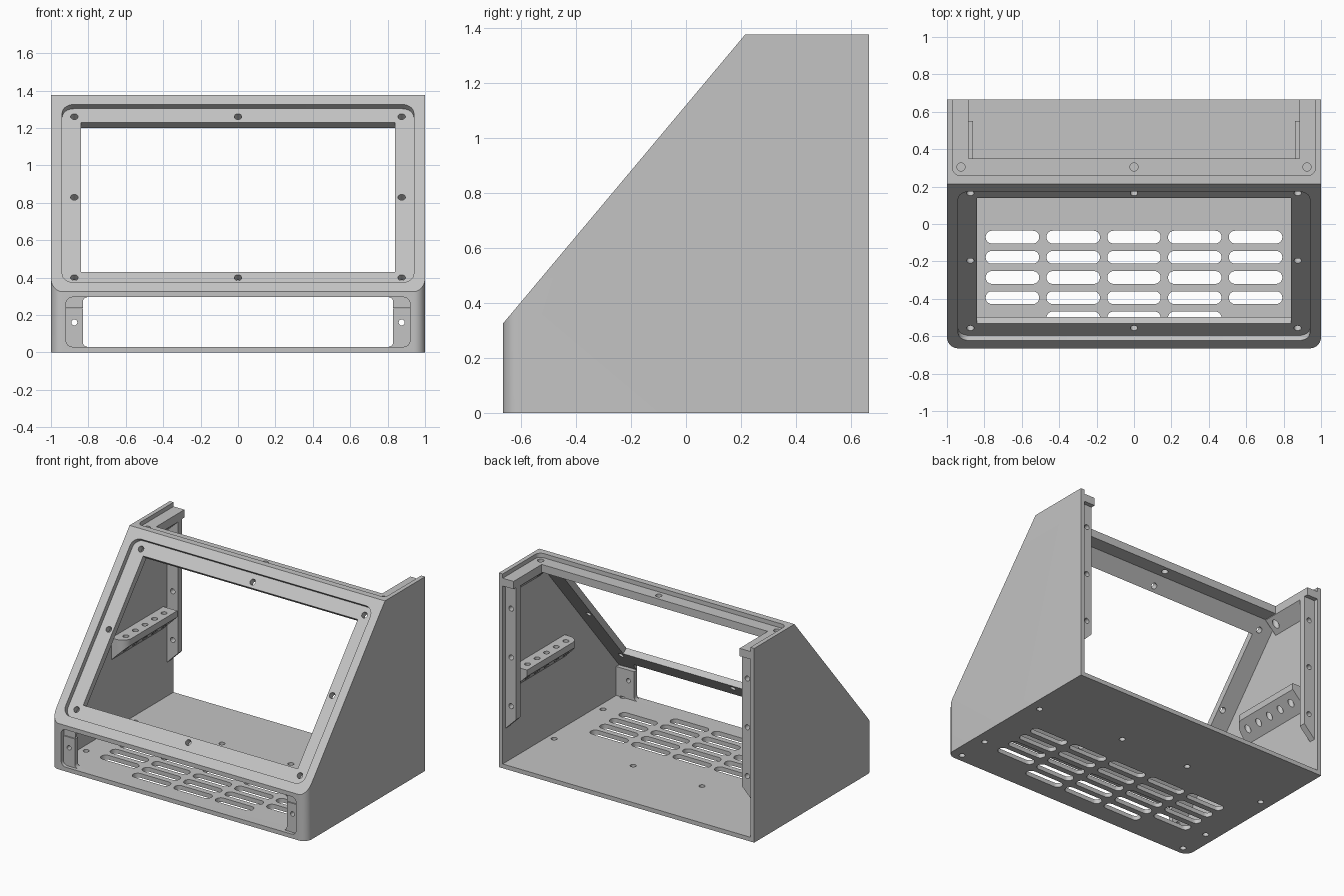
import bpy, bmesh
from math import sin, cos, pi
from mathutils import Matrix, Vector

cube = bpy.data.objects.get("Cube")
if cube:
    bpy.data.objects.remove(cube, do_unlink=True)

grey = bpy.data.materials.new("plain grey")
grey.use_nodes = True
COLOUR = (0.55, 0.55, 0.55, 1)
grey.diffuse_color = COLOUR
grey.node_tree.nodes["Principled BSDF"].inputs["Base Color"].default_value = COLOUR


def frame(u, v, origin=(0, 0, 0)):
    """Local axes u, v and their normal, placed at origin."""
    u, v = Vector(u).normalized(), Vector(v).normalized()
    m = Matrix((u, v, u.cross(v))).transposed().to_4x4()
    return Matrix.Translation(origin) @ m


PLAN = frame((1, 0, 0), (0, 1, 0))       # extrudes along +z
FRONT = frame((1, 0, 0), (0, 0, 1))      # extrudes along -y
SIDE = frame((0, 1, 0), (0, 0, 1))       # extrudes along +x
SLOPE_LOW, SLOPE_HIGH = Vector((0, -0.665, 0.325)), Vector((0, 0.215, 1.375))
SLOPE = frame((1, 0, 0), SLOPE_HIGH - SLOPE_LOW, SLOPE_LOW)  # extrudes outward
WALL, HEIGHT, BACK = 0.03, 1.375, 0.665


def rounded(x0, x1, y0, y1, r=0.0, steps=8):
    """Outline of a rectangle with rounded corners."""
    if not r:
        return [(x0, y0), (x1, y0), (x1, y1), (x0, y1)]
    corners = [(x1 - r, y1 - r), (x0 + r, y1 - r), (x0 + r, y0 + r), (x1 - r, y0 + r)]
    pts = []
    for q, (cx, cy) in enumerate(corners):
        for i in range(steps + 1):
            a = (q + i / steps) * pi / 2
            pts.append((cx + r * cos(a), cy + r * sin(a)))
    return pts


def circle(x, y, r=0.02, n=20):
    return [(x + r * cos(2 * pi * i / n), y + r * sin(2 * pi * i / n)) for i in range(n)]


def prism(name, outlines, axes, near, far):
    """Extrude one or more flat outlines between two depths."""
    bm = bmesh.new()
    for pts in outlines:
        low = [bm.verts.new(axes @ Vector((x, y, near))) for x, y in pts]
        high = [bm.verts.new(axes @ Vector((x, y, far))) for x, y in pts]
        bm.faces.new(low)
        bm.faces.new(high)
        for i in range(len(pts)):
            j = (i + 1) % len(pts)
            bm.faces.new((low[i], low[j], high[j], high[i]))
    bmesh.ops.recalc_face_normals(bm, faces=bm.faces)
    mesh = bpy.data.meshes.new(name)
    bm.to_mesh(mesh)
    bm.free()
    mesh.materials.append(grey)
    obj = bpy.data.objects.new(name, mesh)
    bpy.context.collection.objects.link(obj)
    return obj


def combine(obj, tool, operation="DIFFERENCE"):
    """Apply a boolean and remove the tool object."""
    mod = obj.modifiers.new("boolean", "BOOLEAN")
    mod.operation, mod.solver, mod.object = operation, "EXACT", tool
    bpy.context.view_layer.objects.active = obj
    bpy.ops.object.modifier_apply(modifier=mod.name)
    bpy.data.objects.remove(tool, do_unlink=True)


def cut(obj, outlines, axes, near, far):
    combine(obj, prism("cutter", outlines, axes, near, far))


def smooth(obj):
    bpy.ops.object.select_all(action="DESELECT")
    obj.select_set(True)
    bpy.context.view_layer.objects.active = obj
    bpy.ops.object.shade_smooth_by_angle(angle=0.5)


# Outer body: side profile with rounded front uprights
shell = prism("enclosure_shell", [[(-BACK, 0), (BACK, 0), (BACK, HEIGHT),
              (0.215, HEIGHT), (-BACK, 0.325)]], SIDE, -1, 1)
plan = rounded(-1, 1, -BACK, 2, 0.06)
combine(shell, prism("plan", [plan], PLAN, -1, 2), "INTERSECT")

# Hollow inside, open at the back
cut(shell, [[(-0.635, WALL), (1, WALL), (1, 1.29), (0.249, 1.29), (-0.635, 0.237)]],
    SIDE, -0.97, 0.97)

# Top: recessed ledge for a cover and the opening inside it
cut(shell, [rounded(-0.97, 0.97, 0.26, 1, 0.04)], PLAN, 1.345, 1.5)
cut(shell, [rounded(-0.885, 0.885, 0.35, 1)], PLAN, 1.2, 1.5)

# Sloped panel: recess, window and screw holes
cut(shell, [rounded(-0.94, 0.94, 0.065, 1.305, 0.06)], SLOPE, -0.035, 0.1)
cut(shell, [rounded(-0.84, 0.84, 0.166, 1.21)], SLOPE, -0.12, 0.1)
panel_holes = [circle(x, v) for x in (-0.875, 0, 0.875) for v in (0.127, 0.688, 1.25)
               if x or v != 0.688]
cut(shell, panel_holes, SLOPE, -0.12, 0.1)

# Front: shallow pocket and long window
opening = rounded(-0.83, 0.83, WALL, 0.295, 0.025)
cut(shell, [rounded(-0.92, 0.92, WALL, 0.295, 0.035)], FRONT, 0.635, 0.8)
cut(shell, [opening], FRONT, 0.54, 0.8)

# Floor: vent slots and screw holes
slots = []
for row in range(5):
    y = -0.07 - 0.108 * row
    for col in range(-2, 3):
        if row < 4 or abs(col) < 2:
            x = 0.325 * col
            slots.append(rounded(x - 0.143, x + 0.143, y - 0.034, y + 0.034, 0.033))
floor_holes = [circle(s * x, y) for s in (-1, 1)
               for x, y in ((0.92, 0.16), (0.27, 0.205), (0.92, -0.61), (0.92, -0.385))]
cut(shell, slots, PLAN, -0.1, 0.1)
cut(shell, floor_holes, PLAN, -0.1, 0.035)

# Plate behind the front pocket, with two screw holes
backing = prism("front_backing_plate", [rounded(-0.98, 0.98, 0.02, 0.235)], FRONT, 0.605, 0.64)
cut(backing, [opening, circle(-0.875, 0.16, 0.016), circle(0.875, 0.16, 0.016)], FRONT, 0.5, 0.8)
cut(backing, floor_holes, PLAN, -0.1, 0.035)
combine(shell, backing, "UNION")

for s, side in ((1, "left"), (-1, "right")):
    # Chamfered support below the side ledge
    gusset = prism(side + "_ledge_gusset", [[(s * 0.975, 1.295), (s * 0.885, 1.295),
                   (s * 0.885, 1.285), (s * 0.975, 1.2)]], FRONT, -0.635, -0.25)
    combine(shell, gusset, "UNION")

    # Rear screw flange with a slanted lower end
    flange = prism(side + "_rear_flange", [[(s * 0.975, 0.265), (s * 0.885, 0.355),
                   (s * 0.885, 1.3), (s * 0.975, 1.3)]], FRONT, -0.635, -0.59)
    cut(flange, [circle(s * 0.925, z, 0.018) for z in (0.44, 0.785, 1.13)], FRONT, -0.8, -0.5)

    # Inner shelf bracket: sloped underside, rounded front corner, five holes
    bracket = prism(side + "_shelf_bracket", [[(s * 0.975, 0.68), (s * 0.86, 0.68),
                    (s * 0.86, 0.635), (s * 0.975, 0.52)]], FRONT, -0.55, 0.03)
    x0, x1 = sorted((s * 0.86, s * 1.2))
    combine(bracket, prism("corner", [rounded(x0, x1, -0.03, 0.8, 0.07)], PLAN, 0, 1), "INTERSECT")
    cut(bracket, [circle(s * 0.91, 0.045 + 0.107 * i, 0.02) for i in range(5)], PLAN, 0.3, 0.9)
    smooth(flange)
    smooth(bracket)

# Screw holes through the top ledge
cut(shell, [circle(x, 0.305, 0.022) for x in (-0.925, 0, 0.925)], PLAN, 1.15, 1.5)
smooth(shell)
